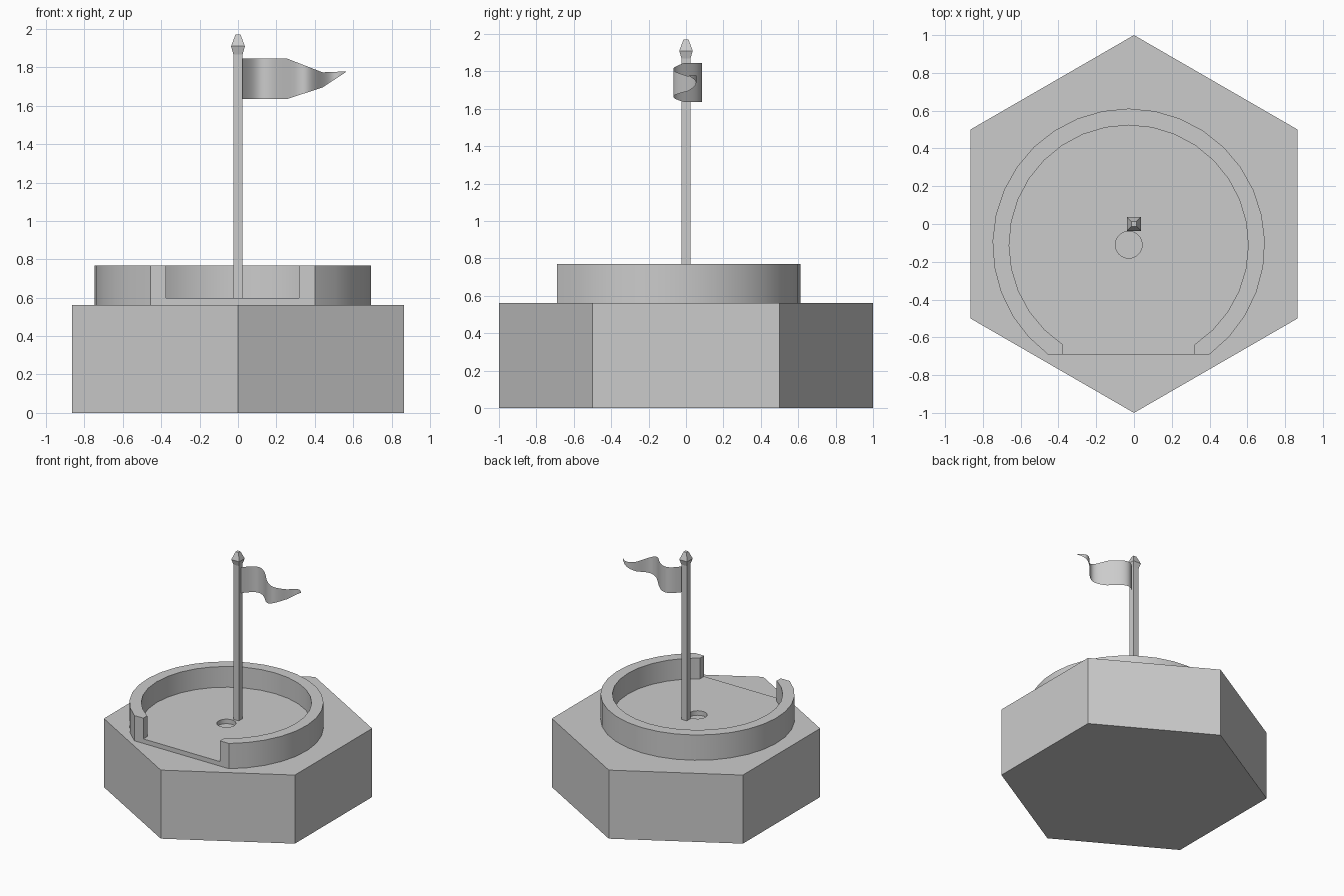
import bpy, bmesh, math
from math import sin, cos, pi

cube = bpy.data.objects.get("Cube")
if cube:
    bpy.data.objects.remove(cube, do_unlink=True)

grey = bpy.data.materials.new("plain_grey")
grey.use_nodes = True
grey.diffuse_color = (0.6, 0.6, 0.6, 1)
grey.node_tree.nodes["Principled BSDF"].inputs["Base Color"].default_value = (0.6, 0.6, 0.6, 1)


def finish(name, bm, closed=True):
    """Turn a bmesh into a named, shaded object."""
    if closed:
        bmesh.ops.recalc_face_normals(bm, faces=bm.faces)
    mesh = bpy.data.meshes.new(name)
    bm.to_mesh(mesh)
    bm.free()
    obj = bpy.data.objects.new(name, mesh)
    bpy.context.collection.objects.link(obj)
    mesh.materials.append(grey)
    return obj


def smooth(obj):
    bpy.ops.object.select_all(action='DESELECT')
    obj.select_set(True)
    bpy.context.view_layer.objects.active = obj
    bpy.ops.object.shade_smooth_by_angle(angle=math.radians(30))


def loft(name, sections):
    """Skin a stack of (outline, z) sections and cap both ends."""
    bm = bmesh.new()
    rings = [[bm.verts.new((x, y, z)) for x, y in outline] for outline, z in sections]
    n = len(rings[0])
    for a, b in zip(rings, rings[1:]):
        for i in range(n):
            j = (i + 1) % n
            bm.faces.new((a[i], a[j], b[j], b[i]))
    bm.faces.new(rings[0][::-1])
    bm.faces.new(rings[-1])
    return finish(name, bm)


def arc(radius, start, end, steps):
    return [(CX + radius * cos(start + (end - start) * i / steps),
             CY + radius * sin(start + (end - start) * i / steps)) for i in range(steps + 1)]


def square(half):
    return [(-half, -half), (half, -half), (half, half), (-half, half)]


CX, CY, FRONT = -0.028, -0.11, -0.69          # green centre and straight front edge
TILE_TOP, FLOOR, RIM = 0.562, 0.599, 0.769
R_OUT, R_IN, GAP = 0.721, 0.633, 0.347

# Hexagonal tile
hexagon = [(cos(pi / 6 + i * pi / 3), sin(pi / 6 + i * pi / 3)) for i in range(6)]
loft("hex_tile", [(hexagon, 0), (hexagon, TILE_TOP)])

# Curb with an open, straight-cut front
out_end = math.asin((FRONT - CY) / R_OUT)
in_end = -math.acos(GAP / R_IN)
outer = arc(R_OUT, out_end, pi - out_end, 26)
inner = [(CX + GAP, FRONT)] + arc(R_IN, in_end, pi - in_end, 26) + [(CX - GAP, FRONT)]
curb_outline = outer + inner[::-1]
smooth(loft("curb", [(curb_outline, TILE_TOP), (curb_outline, RIM)]))

# Raised floor inside the curb, with the cup cut through it
floor = loft("green_floor", [(inner, TILE_TOP), (inner, FLOOR)])
cup = arc(0.071, 0, 2 * pi, 32)[:-1]
cutter = loft("cup_cutter", [(cup, 0.5), (cup, 0.65)])
cutter.hide_render = True
cut = floor.modifiers.new("cup", 'BOOLEAN')
cut.operation, cut.solver, cut.object = 'DIFFERENCE', 'EXACT', cutter
bpy.context.view_layer.objects.active = floor
bpy.ops.object.modifier_apply(modifier=cut.name)
bpy.data.objects.remove(cutter, do_unlink=True)
smooth(floor)

# Square pole and its pointed finial
loft("flag_pole", [(square(0.024), FLOOR - 0.01), (square(0.024), 1.868)])
loft("pole_finial", [(square(0.024), 1.868), (square(0.036), 1.91), (square(0.013), 1.971)])

# Waving pennant: key points along its length as (x, sideways sway)
sway = [(0.02, 0.0), (0.125, 0.085), (0.25, 0.0), (0.345, -0.068),
        (0.43, 0.0), (0.505, 0.055), (0.563, 0.015)]
# Edge heights as (x, bottom, top)
edges = [(0.02, 1.635, 1.846), (0.255, 1.635, 1.846), (0.44, 1.695, 1.774), (0.563, 1.776, 1.779)]


def sway_at(x):
    """Smooth curve through the sway points."""
    for i in range(len(sway) - 1):
        (x0, y0), (x1, y1) = sway[i], sway[i + 1]
        if x <= x1 + 1e-6:
            t = (x - x0) / (x1 - x0)
            # crossings are steep, crests are flat
            if i % 2 == 0:
                return y0 + (y1 - y0) * sin(t * pi / 2)
            return y0 + (y1 - y0) * (1 - cos(t * pi / 2))
    return sway[-1][1]


def height_at(x, k):
    for a, b in zip(edges, edges[1:]):
        if x <= b[0] + 1e-6:
            return a[k] + (b[k] - a[k]) * (x - a[0]) / (b[0] - a[0])
    return edges[-1][k]


bm = bmesh.new()
columns = []
steps = 48
for i in range(steps + 1):
    x = 0.02 + (0.563 - 0.02) * i / steps
    columns.append([bm.verts.new((x, sway_at(x), height_at(x, k))) for k in (1, 2)])
for (a, b), (c, d) in zip(columns, columns[1:]):
    bm.faces.new((a, c, d, b))
smooth(finish("pennant", bm, closed=False))
